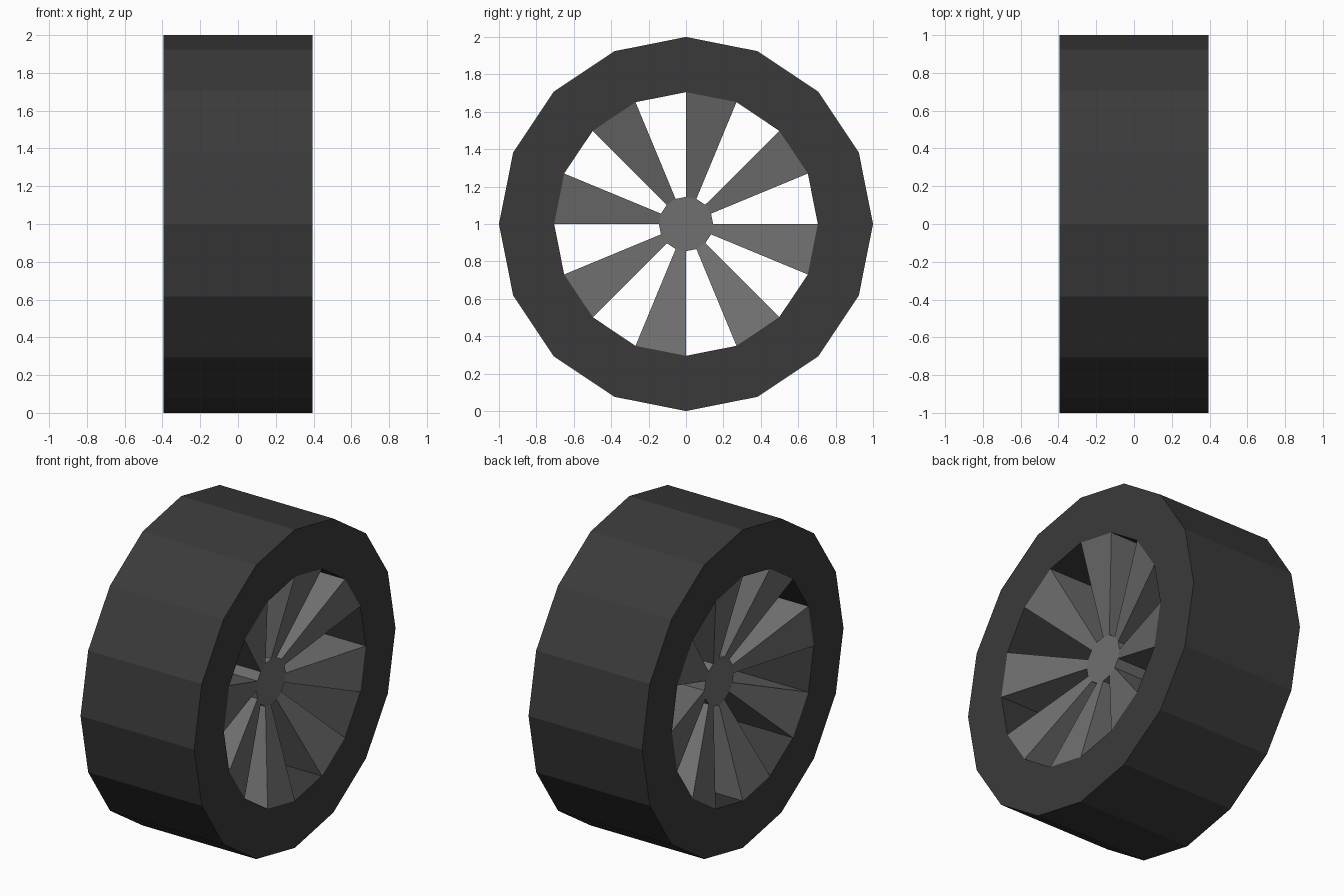
import bpy
import bmesh
from math import cos, sin, tau

SIDES = 16
HALF_WIDTH = 0.395    # tyre half width, also the outer ends of the spokes
HUB_HALF = 0.23       # hub half width, inner ends of the spokes
OUTER_R, INNER_R, HUB_R = 1.0, 0.705, 0.145

cube = bpy.data.objects.get("Cube")
if cube:
    bpy.data.objects.remove(cube, do_unlink=True)


def material(name, value):
    mat = bpy.data.materials.new(name)
    mat.use_nodes = True
    color = (value, value, value, 1)
    mat.diffuse_color = color
    mat.node_tree.nodes["Principled BSDF"].inputs["Base Color"].default_value = color
    return mat


def point(bm, x, radius, step):
    """Vertex on the wheel, at a numbered corner of the polygon around x."""
    a = tau * step / SIDES
    return bm.verts.new((x, radius * cos(a), 1 + radius * sin(a)))


def finish(bm, name, mat):
    bmesh.ops.recalc_face_normals(bm, faces=bm.faces)
    mesh = bpy.data.meshes.new(name)
    bm.to_mesh(mesh)
    bm.free()
    mesh.materials.append(mat)
    obj = bpy.data.objects.new(name, mesh)
    bpy.context.collection.objects.link(obj)
    return obj


rubber = material("dark rubber", 0.042)
metal = material("grey metal", 0.16)

# Tyre: rectangular section carried round the polygon
bm = bmesh.new()
section = [(-HALF_WIDTH, INNER_R), (-HALF_WIDTH, OUTER_R),
           (HALF_WIDTH, OUTER_R), (HALF_WIDTH, INNER_R)]
rings = [[point(bm, x, r, i) for x, r in section] for i in range(SIDES)]
for i, ring in enumerate(rings):
    after = rings[(i + 1) % SIDES]
    for j in range(4):
        k = (j + 1) % 4
        bm.faces.new((ring[j], ring[k], after[k], after[j]))
finish(bm, "tyre", rubber)

# Hub: short polygonal drum
bm = bmesh.new()
ends = [[point(bm, x, HUB_R, i) for i in range(SIDES)] for x in (-HUB_HALF, HUB_HALF)]
for end in ends:
    bm.faces.new(end)
for i in range(SIDES):
    k = (i + 1) % SIDES
    bm.faces.new((ends[0][i], ends[0][k], ends[1][k], ends[1][i]))
finish(bm, "hub", metal)

# Spokes: wedges filling every other segment, flaring out to the tyre edges
for n in range(SIDES // 2):
    bm = bmesh.new()
    inner, outer = [
        [point(bm, x, r, step) for x, step in
         ((-half, 2 * n + 1), (half, 2 * n + 1), (half, 2 * n + 2), (-half, 2 * n + 2))]
        for half, r in ((HUB_HALF, HUB_R), (HALF_WIDTH, INNER_R))]
    for j in range(4):
        k = (j + 1) % 4
        bm.faces.new((inner[j], inner[k], outer[k], outer[j]))
    bm.faces.new(inner)
    bm.faces.new(outer)
    finish(bm, f"spoke_{n + 1}", metal)
